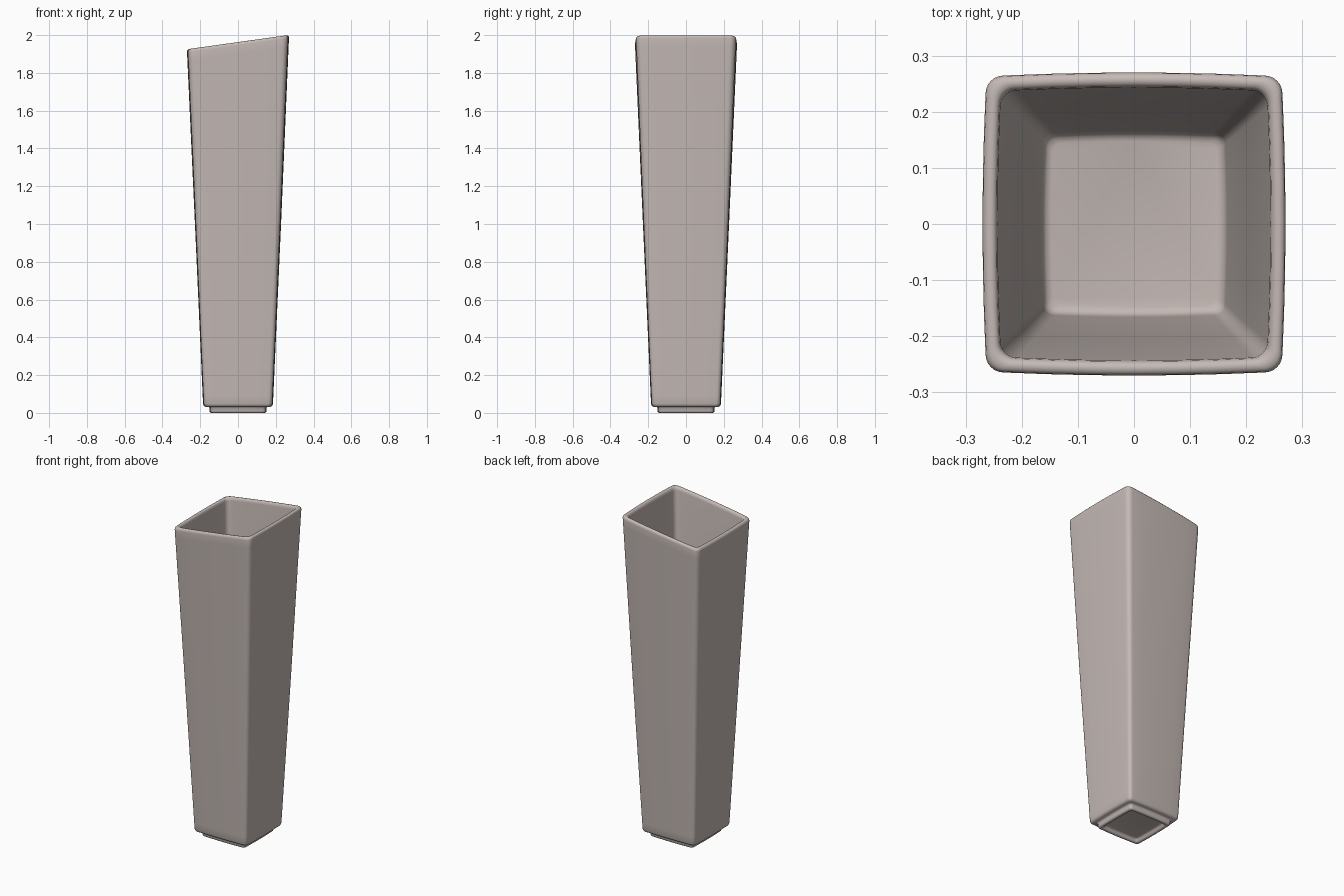
import bpy, bmesh
from math import cos, sin, pi, radians

old = bpy.data.objects.get("Cube")
if old:
    bpy.data.objects.remove(old, do_unlink=True)

clay = bpy.data.materials.new("warm grey ceramic")
clay.use_nodes = True
colour = (0.55, 0.485, 0.46, 1)
clay.diffuse_color = colour
clay.node_tree.nodes["Principled BSDF"].inputs["Base Color"].default_value = colour

SLOPE = 0.14      # tilt of the rim along x
RIM = 1.963       # rim height at the centre


def rounded_square(half, corner=0.12, bow=0.02, arc=6, side=6):
    """Outline of a square with round corners and slightly bowed sides."""
    flat, radius = half * (1 - bow), half * corner
    reach = flat - radius
    quarter = []
    for i in range(side):                       # the +x side
        t = -1 + 2 * i / side
        quarter.append((flat + half * bow * (1 - t * t), reach * t))
    for i in range(arc):                        # the +x +y corner
        a = pi / 2 * i / arc
        quarter.append((reach + radius * cos(a), reach + radius * sin(a)))
    points = []
    for _ in range(4):
        points += quarter
        quarter = [(-y, x) for x, y in quarter]
    return points


# Half width and height, from under the foot up the outside
outside = [(0.112, 0.02), (0.12, 0.018), (0.125, 0.012), (0.128, 0.004),
           (0.134, 0), (0.143, 0), (0.149, 0.004), (0.151, 0.011),
           (0.152, 0.028), (0.156, 0.032), (0.172, 0.032), (0.181, 0.037),
           (0.185, 0.048), (0.187, 0.09), (0.228, 1.0)]
# Half width and offset from the tilted rim plane
rim = [(0.268, -0.06), (0.27, -0.016), (0.2685, -0.007), (0.264, -0.002),
       (0.257, 0), (0.25, -0.002), (0.245, -0.008), (0.243, -0.02)]
# Down the inside to the floor
inside = [(0.205, 1.0), (0.166, 0.09), (0.163, 0.073), (0.157, 0.065),
          (0.148, 0.062)]

bm = bmesh.new()


def add_loop(half, z, slope=0):
    return [bm.verts.new((x, y, z + slope * x)) for x, y in rounded_square(half)]


loops = [add_loop(h, z) for h, z in outside]
loops += [add_loop(h, RIM + dz, SLOPE) for h, dz in rim]
loops += [add_loop(h, z) for h, z in inside]

for low, high in zip(loops, loops[1:]):
    n = len(low)
    for i in range(n):
        j = (i + 1) % n
        bm.faces.new((low[i], low[j], high[j], high[i]))
bm.faces.new(loops[0][::-1])    # underside recess
bm.faces.new(loops[-1])         # inner floor
bmesh.ops.recalc_face_normals(bm, faces=bm.faces[:])

mesh = bpy.data.meshes.new("vase")
bm.to_mesh(mesh)
bm.free()
mesh.materials.append(clay)
vase = bpy.data.objects.new("vase", mesh)
bpy.context.collection.objects.link(vase)

bpy.ops.object.select_all(action="DESELECT")
vase.select_set(True)
bpy.context.view_layer.objects.active = vase
bpy.ops.object.shade_smooth_by_angle(angle=radians(50))
